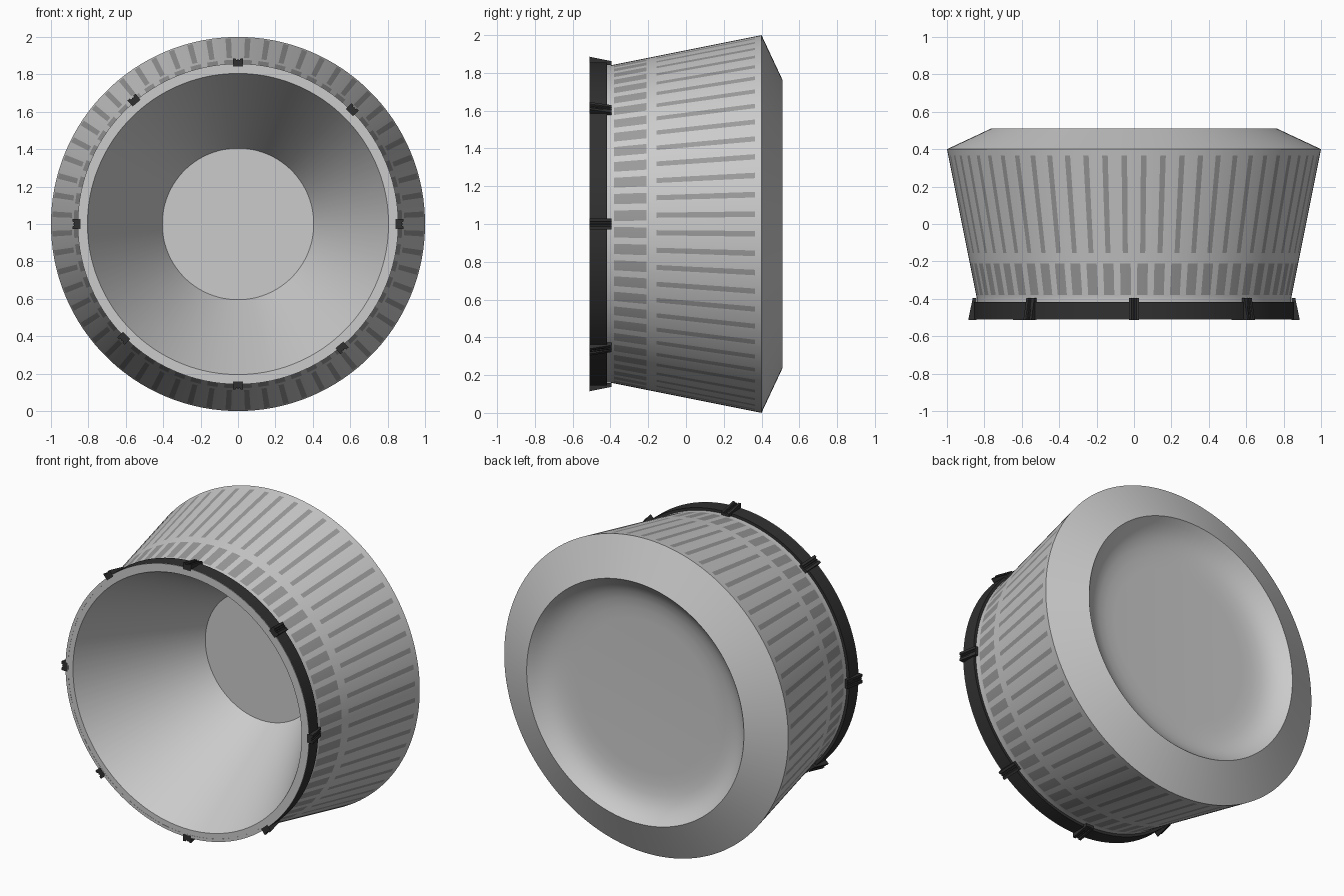
import bpy, bmesh
from math import sin, cos, pi, radians

if "Cube" in bpy.data.objects:
    bpy.data.objects.remove(bpy.data.objects["Cube"])

N = 60                      # stripes round the body
STEP = 2 * pi / N
LONG, SHORT = 0.29, 0.62    # stripe widths as a share of one step


def material(name, v):
    m = bpy.data.materials.new(name)
    m.diffuse_color = (v, v, v, 1)
    m.use_nodes = True
    m.node_tree.nodes["Principled BSDF"].inputs["Base Color"].default_value = m.diffuse_color
    return m


grey = material("light_grey", 0.8)
dark_grey = material("stripe_grey", 0.33)
black = material("black", 0.03)


def finish(name, bm, mats, angle=20):
    bmesh.ops.recalc_face_normals(bm, faces=bm.faces)
    me = bpy.data.meshes.new(name)
    bm.to_mesh(me)
    bm.free()
    for m in mats:
        me.materials.append(m)
    ob = bpy.data.objects.new(name, me)
    bpy.context.collection.objects.link(ob)
    bpy.ops.object.select_all(action='DESELECT')
    ob.select_set(True)
    bpy.context.view_layer.objects.active = ob
    bpy.ops.object.shade_smooth_by_angle(angle=radians(angle))
    return ob


def lathe(bm, profile, angles, pick=lambda band, seg: 0, closed=False):
    """Turn (radius, y) points round the y axis at height 1."""
    rings = []
    for r, y in profile:
        if r == 0:
            rings.append([bm.verts.new((0, y, 1))] * len(angles))
        else:
            rings.append([bm.verts.new((r * sin(a), y, 1 + r * cos(a))) for a in angles])
    if closed:
        rings.append(rings[0])
    n = len(angles)
    for b in range(len(rings) - 1):
        for s in range(n):
            t = (s + 1) % n
            quad = [rings[b][s], rings[b][t], rings[b + 1][t], rings[b + 1][s]]
            f = bm.faces.new(list(dict.fromkeys(quad)))
            f.material_index = pick(b, s)


# angle breaks: both stripe widths share the same centre lines
angles = []
for i in range(N):
    c = (i + 0.5) * STEP
    angles += [c + k * STEP / 2 for k in (-SHORT, -LONG, LONG, SHORT)]


def wall_r(y):
    return 0.84 + (y + 0.40) * 0.2


# body: deep funnel in front, striped tapering wall, bevelled and dished back
profile = [(0, 0.25), (0.405, 0.25), (0.805, -0.51), (0.84, -0.51), (0.84, -0.40)]
profile += [(wall_r(y), y) for y in (-0.38, -0.21, -0.155, 0.365, 0.40)]
profile += [(0.765, 0.51), (0.735, 0.478), (0.70, 0.45), (0.66, 0.428), (0.61, 0.413),
            (0.55, 0.405), (0.48, 0.402), (0, 0.402)]


def stripes(band, seg):
    k = seg % 4
    return int((band == 5 and k < 3) or (band == 7 and k == 1))


bm = bmesh.new()
lathe(bm, profile, angles, stripes)
finish("striped_body", bm, [grey, dark_grey], 15)

# thin grey front lip and dark band round the front edge
even = [2 * pi * i / 120 for i in range(120)]
bm = bmesh.new()
lathe(bm, [(0.838, -0.418), (0.857, -0.418), (0.857, -0.508), (0.838, -0.508)], even, closed=True)
finish("front_band", bm, [black])
bm = bmesh.new()
lathe(bm, [(0.838, -0.511), (0.857, -0.511), (0.857, -0.507), (0.838, -0.507)], even, closed=True)
finish("front_lip", bm, [grey])

# ridged clips on the band, taller towards the front
section = [(-0.028, 0), (-0.028, 1), (-0.013, 1), (-0.010, 0.8), (-0.003, 0.8), (0, 0.95),
           (0.003, 0.8), (0.010, 0.8), (0.013, 1), (0.028, 1), (0.028, 0)]


def clip(i, deg):
    a = radians(deg)
    bm = bmesh.new()
    ends = []
    for y, top in ((-0.512, 0.886), (-0.395, 0.862)):
        row = []
        for t, h in section:
            r = 0.843 + h * (top - 0.843)
            row.append(bm.verts.new((r * sin(a) + t * cos(a), y, 1 + r * cos(a) - t * sin(a))))
        ends.append(row)
        bm.faces.new(row)
    n = len(section)
    for k in range(n):
        j = (k + 1) % n
        bm.faces.new([ends[0][k], ends[0][j], ends[1][j], ends[1][k]])
    finish(f"clip_{i}", bm, [black])


for i, deg in enumerate((0, 45, 90, 140, 180, 225, 270, 320)):
    clip(i, deg)
